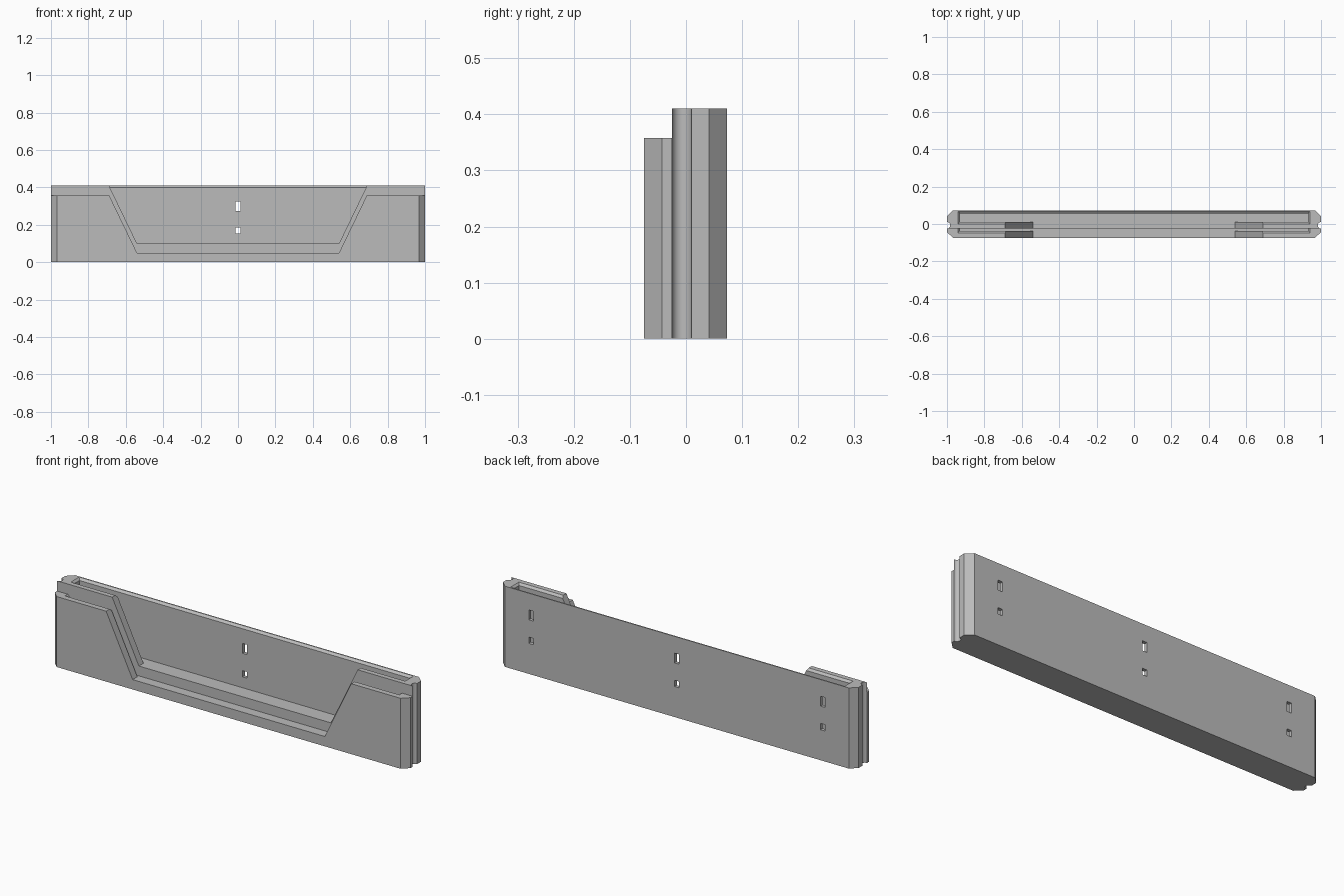
import bpy, bmesh, math

cube = bpy.data.objects.get("Cube")
if cube:
    bpy.data.objects.remove(cube, do_unlink=True)

grey = bpy.data.materials.new("plain_grey")
grey.use_nodes = True
COLOUR = (0.5, 0.5, 0.5, 1)
grey.diffuse_color = COLOUR
grey.node_tree.nodes["Principled BSDF"].inputs["Base Color"].default_value = COLOUR


def loft(name, rings):
    """Closed solid through matching rings of points."""
    bm = bmesh.new()
    loops = [[bm.verts.new(p) for p in ring] for ring in rings]
    n = len(loops[0])
    for a, b in zip(loops, loops[1:]):
        for i in range(n):
            j = (i + 1) % n
            bm.faces.new((a[i], a[j], b[j], b[i]))
    bm.faces.new(loops[0][::-1])
    bm.faces.new(loops[-1])
    bmesh.ops.recalc_face_normals(bm, faces=bm.faces)
    mesh = bpy.data.meshes.new(name)
    bm.to_mesh(mesh)
    bm.free()
    mesh.materials.append(grey)
    obj = bpy.data.objects.new(name, mesh)
    bpy.context.collection.objects.link(obj)
    return obj


def plate(name, half, top):
    """Upright slab from the +x half of a plan outline, mirrored."""
    plan = half + [(-x, y) for x, y in reversed(half)]
    return loft(name, [[(x, y, z) for x, y in plan] for z in (0, top)])


def rect(x0, x1, y0, y1, z):
    return [(x0, y0, z), (x1, y0, z), (x1, y1, z), (x0, y1, z)]


def box(name, x0, x1, y0, y1, z0, z1):
    return loft(name, [rect(x0, x1, y0, y1, z) for z in (z0, z1)])


def pocket(name, y0, y1, floor, top, grow_front, grow_back):
    """Slot with a chamfered rim, running past the top face."""
    rings = [rect(-0.93, 0.93, y0, y1, z) for z in (floor, top - 0.01)]
    rings.append(rect(-0.95, 0.95, y0 - 2 * grow_front, y1 + 2 * grow_back, top + 0.01))
    return loft(name, rings)


def notch(name, y0, y1, floor):
    """Trapezoid window that widens upwards."""
    low, high, rise = 0.54, 0.72, 0.372
    outline = [(-low, floor), (low, floor), (high, floor + rise), (-high, floor + rise)]
    return loft(name, [[(x, y, z) for x, z in outline] for y in (y0, y1)])


def carve(obj, cutters):
    for c in cutters:
        c.hide_render = True
        mod = obj.modifiers.new("cut", "BOOLEAN")
        mod.operation, mod.solver, mod.object = "DIFFERENCE", "EXACT", c
    graph = bpy.context.evaluated_depsgraph_get()
    mesh = bpy.data.meshes.new_from_object(obj.evaluated_get(graph))
    obj.modifiers.clear()
    obj.data = mesh
    for c in cutters:
        bpy.data.objects.remove(c, do_unlink=True)
    bpy.ops.object.select_all(action="DESELECT")
    obj.select_set(True)
    bpy.context.view_layer.objects.active = obj
    bpy.ops.object.shade_smooth_by_angle(angle=math.radians(25))


# Rear holder: chamfered back corners and a round groove down each end
SEAM, R = -0.025, 0.0175
groove = [(1 - R * math.sin(math.pi * i / 12), SEAM + R + R * math.cos(math.pi * i / 12))
          for i in range(13)]
rear = plate("rear_holder", [(0.967, 0.073), (1, 0.041)] + groove, 0.41)
cuts = [pocket("rear_pocket", 0.012, 0.055, 0.1, 0.41, 0.012, 0.012),
        notch("rear_notch", -0.04, 0.03, 0.1)]

# Pairs of mounting holes through the back wall
for x in (-0.82, 0, 0.82):
    for z0, z1 in ((0.275, 0.325), (0.155, 0.187)):
        cuts.append(box("mount_hole", x - 0.013, x + 0.013, 0.04, 0.1, z0, z1))
carve(rear, cuts)

# Lower front holder with a thin slot and matching notch
front = plate("front_holder", [(1, SEAM), (1, -0.043), (0.967, -0.075)], 0.358)
carve(front, [pocket("front_pocket", -0.037, -0.015, 0.05, 0.358, 0.01, 0),
              notch("front_notch", -0.09, -0.03, 0.05)])
